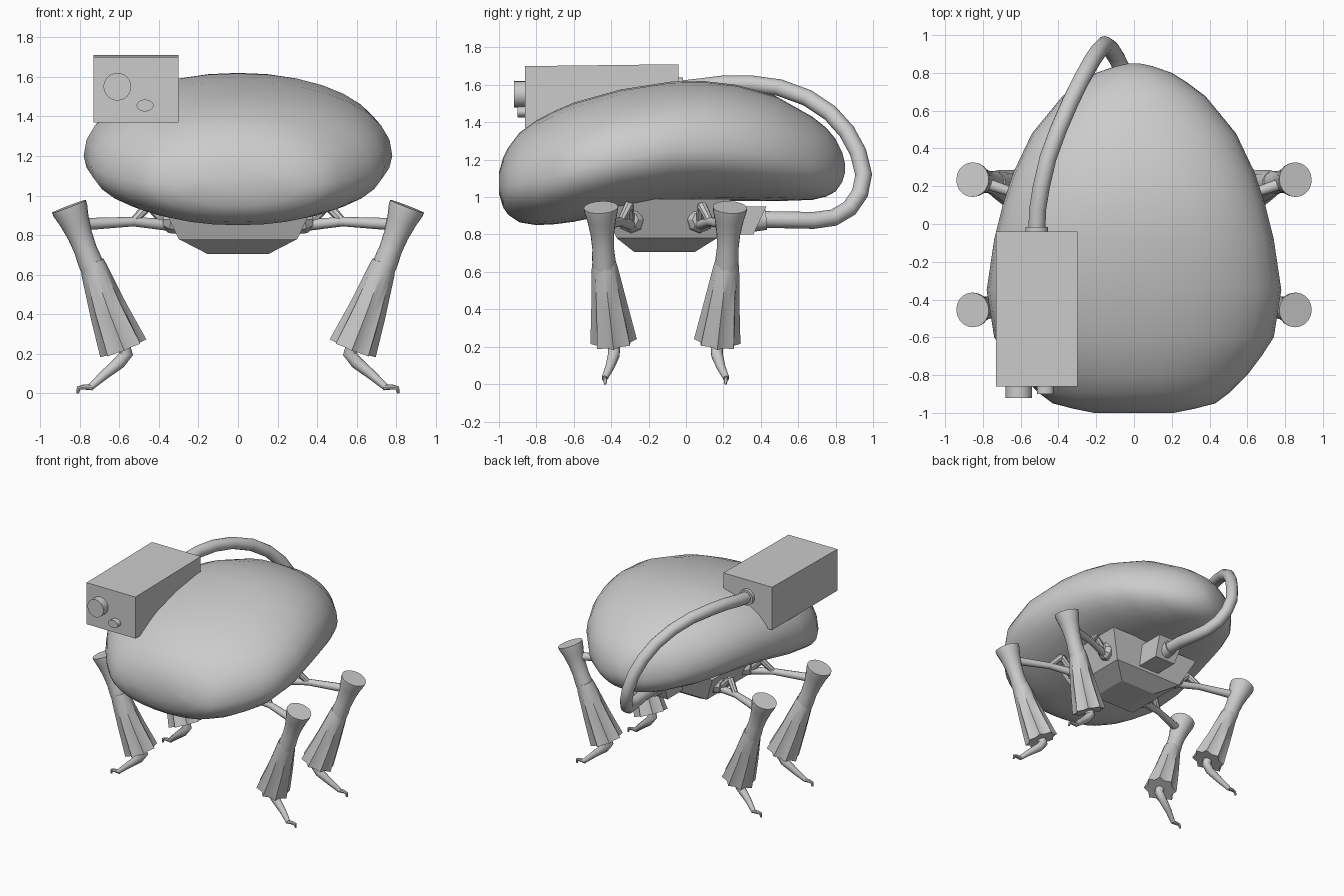
import bpy, bmesh, math
from mathutils import Vector

if "Cube" in bpy.data.objects:
    bpy.data.objects.remove(bpy.data.objects["Cube"])

MID = -0.11  # y centre of the four legs


def loft(name, rings, angle=40):
    """Skin a list of equal-length rings, capping both ends."""
    bm = bmesh.new()
    vs = [[bm.verts.new(p) for p in r] for r in rings]
    n = len(rings[0])
    for a, b in zip(vs, vs[1:]):
        for i in range(n):
            j = (i + 1) % n
            bm.faces.new((a[i], a[j], b[j], b[i]))
    bm.faces.new(vs[0])
    bm.faces.new(vs[-1])
    bmesh.ops.recalc_face_normals(bm, faces=bm.faces)
    me = bpy.data.meshes.new(name)
    bm.to_mesh(me)
    bm.free()
    ob = bpy.data.objects.new(name, me)
    bpy.context.collection.objects.link(ob)
    if angle:
        bpy.ops.object.select_all(action='DESELECT')
        bpy.context.view_layer.objects.active = ob
        ob.select_set(True)
        bpy.ops.object.shade_smooth_by_angle(angle=math.radians(angle))
    return ob


def tube(name, pts, radii, n=12, ref=(0, 1, 0), pleats=None, angle=40):
    """Tube along a path; pleats gives the fold depth at each point."""
    pts = [Vector(p) for p in pts]
    rings = []
    for k, p in enumerate(pts):
        t = (pts[min(k + 1, len(pts) - 1)] - pts[max(k - 1, 0)]).normalized()
        u = t.cross(Vector(ref)).normalized()
        v = t.cross(u)
        ring = []
        for i in range(n):
            a = 2 * math.pi * i / n
            r = radii[k]
            if pleats and i % 2:
                r *= 1 - pleats[k]
            ring.append(p + u * r * math.cos(a) + v * r * math.sin(a))
        rings.append(ring)
    return loft(name, rings, angle)


def block(name, levels):
    """Stack of rectangles: half width, y min, y max, z."""
    return loft(name, [[(-w, a, z), (w, a, z), (w, b, z), (-w, b, z)]
                       for w, a, b, z in levels], 0)


# Egg-shaped shell: y, half width, top, bottom
shell = [(-1.0, .21, 1.13, 1.02), (-.978, .32, 1.21, .945), (-.95, .43, 1.265, .905),
         (-.89, .51, 1.345, .865), (-.8, .60, 1.41, .85), (-.7, .675, 1.462, .855),
         (-.6, .74, 1.505, .868), (-.35, .78, 1.575, .92), (-.08, .74, 1.617, .965),
         (.1, .695, 1.62, .978), (.27, .64, 1.60, .98), (.48, .54, 1.54, .978),
         (.675, .38, 1.43, .985), (.75, .28, 1.37, 1.003), (.8, .20, 1.31, 1.03),
         (.835, .10, 1.24, 1.08), (.85, .03, 1.18, 1.13)]
rings = []
N = 32
for y, w, zt, zb in shell:
    zm = zb + .43 * (zt - zb)
    ring = []
    for i in range(N):
        a = 2 * math.pi * i / N
        c, s = math.cos(a), math.sin(a)
        e = .94
        x = w * math.copysign(abs(c) ** e, c)
        h = (zt - zm) if s > 0 else (zm - zb)
        ring.append((x, y, zm + h * math.copysign(abs(s) ** e, s)))
    rings.append(ring)
loft("body_shell", rings, 80)

# Chassis under the shell
block("chassis_upper", [(.40, -.46, .24, .99), (.30, -.37, .165, .78)])
block("chassis_lower", [(.30, -.37, .165, .78), (.155, -.275, .045, .705)])
block("hose_socket_block", [(.11, .05, .43, .95), (.09, .05, .36, .80)])

# Camera housing with lenses
cam = [[(-.73, y, 1.37), (-.30, y, 1.37), (-.30, y, zt), (-.73, y, zt)]
       for y, zt in ((-.86, 1.70), (-.04, 1.71))]
loft("camera_housing", cam, 0)


def disc(y, x, z, rx, rz, n=24):
    return [(x + rx * math.cos(2 * math.pi * i / n), y,
             z + rz * math.sin(2 * math.pi * i / n)) for i in range(n)]


loft("large_lens", [disc(y, -.61, 1.55, .07, .07) for y in (-.92, -.85)])
loft("small_lens", [disc(y, -.47, 1.455, .043, .03) for y in (-.90, -.85)])
loft("hose_collar_top", [disc(y, -.515, 1.58, .06, .06) for y in (-.05, -.015)])
tube("hose_collar_bottom", [(0, .36, .875), (0, .43, .88)], [.06, .055], ref=(1, 0, 0))

# Hose looping from the camera round the back to the chassis
hose = [(-.515, -.05, 1.575), (-.51, .08, 1.59), (-.49, .2, 1.605), (-.455, .35, 1.605),
        (-.40, .5, 1.585), (-.335, .65, 1.53), (-.275, .77, 1.45), (-.225, .86, 1.35),
        (-.185, .92, 1.24), (-.155, .95, 1.12), (-.125, .93, 1.02), (-.09, .875, .94),
        (-.05, .79, .89), (-.02, .68, .875), (0, .55, .878), (0, .38, .88)]
tube("hose", hose, [.045] * len(hose), ref=(1, 0, 0), angle=60)

# Four legs, mirrored in x and about the chassis middle in y
for sx, side in ((-1, "left"), (1, "right")):
    for sy, end in ((-1, "front"), (1, "rear")):
        def place(pts):
            return [(sx * x, MID + sy * y, z) for x, y, z in pts]
        tag = f"{end}_{side}_"
        # hip cup and thigh
        top, low = Vector((.855, .345, .945)), Vector((.715, .325, .58))
        prof = [(0, .092), (.06, .09), (.2, .076), (.4, .063), (.6, .058), (.75, .062), (1, .06)]
        tube(tag + "thigh", place([top.lerp(low, t) for t, r in prof]),
             [r for t, r in prof], 20)
        # pleated skirt over the shin
        skirt = [(.738, .33, .665), (.725, .325, .62), (.655, .30, .42), (.58, .277, .228)]
        tube(tag + "pleated_skirt", place(skirt), [.06, .07, .097, .125], 16,
             pleats=[0, .05, .16, .22], angle=50)
        # shin, ankle and hooked toe
        foot = [(.64, .29, .40), (.585, .28, .25), (.565, .275, .20), (.60, .276, .155),
                (.68, .298, .09), (.745, .325, .032)]
        tube(tag + "shin", place(foot), [.035, .035, .035, .032, .024, .017], 10)
        tube(tag + "toe", place([(.735, .325, .03), (.78, .325, .032), (.806, .322, .026),
                                 (.811, .322, 0)]), [.015, .013, .011, .007], 8)
        # hip arm with a triangular bracket
        end_pt, knee, root, apex = ((.815, .335, .855), (.53, .24, .868),
                                    (.34, .18, .85), (.45, .195, .955))
        tube(tag + "arm", place([end_pt, (.74, .31, .857), knee, root]),
             [.034, .03, .024, .03], 10)
        tube(tag + "arm_brace_outer", place([knee, apex]), [.02, .026], 8)
        tube(tag + "arm_brace_inner", place([(.36, .19, .86), apex]), [.026, .026], 8)
        tube(tag + "hip_joint", place([(.30, .18, .88), (.35, .19, .88), (.38, .19, .88)]),
             [.075, .07, .045], 8, angle=20)
